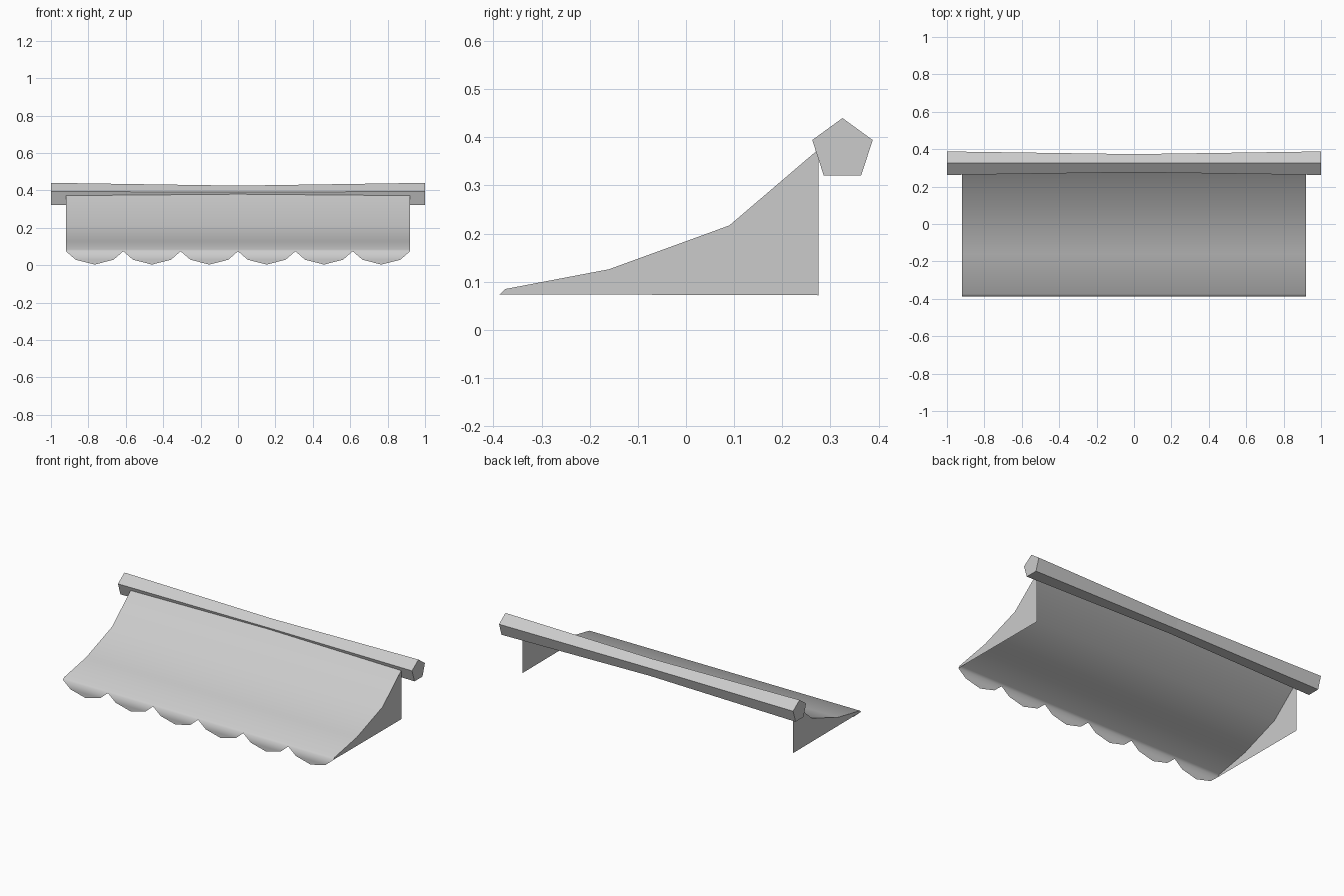
import bpy, bmesh, math

if "Cube" in bpy.data.objects:
    bpy.data.objects.remove(bpy.data.objects["Cube"])

def make_object(name, bm):
    mesh = bpy.data.meshes.new(name)
    bm.to_mesh(mesh)
    bm.free()
    obj = bpy.data.objects.new(name, mesh)
    bpy.context.collection.objects.link(obj)
    return obj

HALF = 0.92          # half width of the cloth
SCALLOPS = 6
STEP = 2 * HALF / SCALLOPS
PROFILE = [(0.284, 0.383), (0.09, 0.217), (-0.16, 0.126), (-0.375, 0.085), (-0.387, 0.074)]

# Cloth: sagging sheet split into one column per scallop
bm = bmesh.new()
rows = [[bm.verts.new((-HALF + i * STEP, y, z)) for y, z in PROFILE]
        for i in range(SCALLOPS + 1)]
for a, b in zip(rows, rows[1:]):
    for j in range(len(PROFILE) - 1):
        bm.faces.new((a[j], a[j + 1], b[j + 1], b[j]))
    # Hanging scallop below the front edge
    x = a[-1].co.x
    hem = [bm.verts.new((x + t * STEP, -0.387, z))
           for t, z in ((0.17, 0.029), (0.5, 0.003), (0.83, 0.029))]
    bm.faces.new([a[-1]] + hem + [b[-1]])
for f in bm.faces:
    f.smooth = True
cloth = make_object("awning_cloth", bm)

# Triangular side panels closing the two ends
for side, name in ((-1, "left_panel"), (1, "right_panel")):
    bm = bmesh.new()
    outline = [(0.275, 0.375)] + PROFILE[1:] + [(0.275, 0.072)]
    verts = [bm.verts.new((side * HALF, y, z)) for y, z in outline]
    face = bm.faces.new(verts)
    face.normal_update()
    if face.normal.x * side < 0:
        face.normal_flip()
    make_object(name, bm)

# Pentagonal beam, slimmer in the middle
bm = bmesh.new()
rings = []
for x, r in ((-1, 0.066), (0, 0.051), (1, 0.066)):
    rings.append([bm.verts.new((x, 0.325 + r * math.sin(k * math.tau / 5),
                                0.374 + r * math.cos(k * math.tau / 5))) for k in range(5)])
for a, b in zip(rings, rings[1:]):
    for k in range(5):
        n = (k + 1) % 5
        bm.faces.new((a[k], a[n], b[n], b[k]))
bm.faces.new(rings[0])
bm.faces.new(rings[-1])
bmesh.ops.recalc_face_normals(bm, faces=bm.faces[:])
make_object("support_beam", bm)
